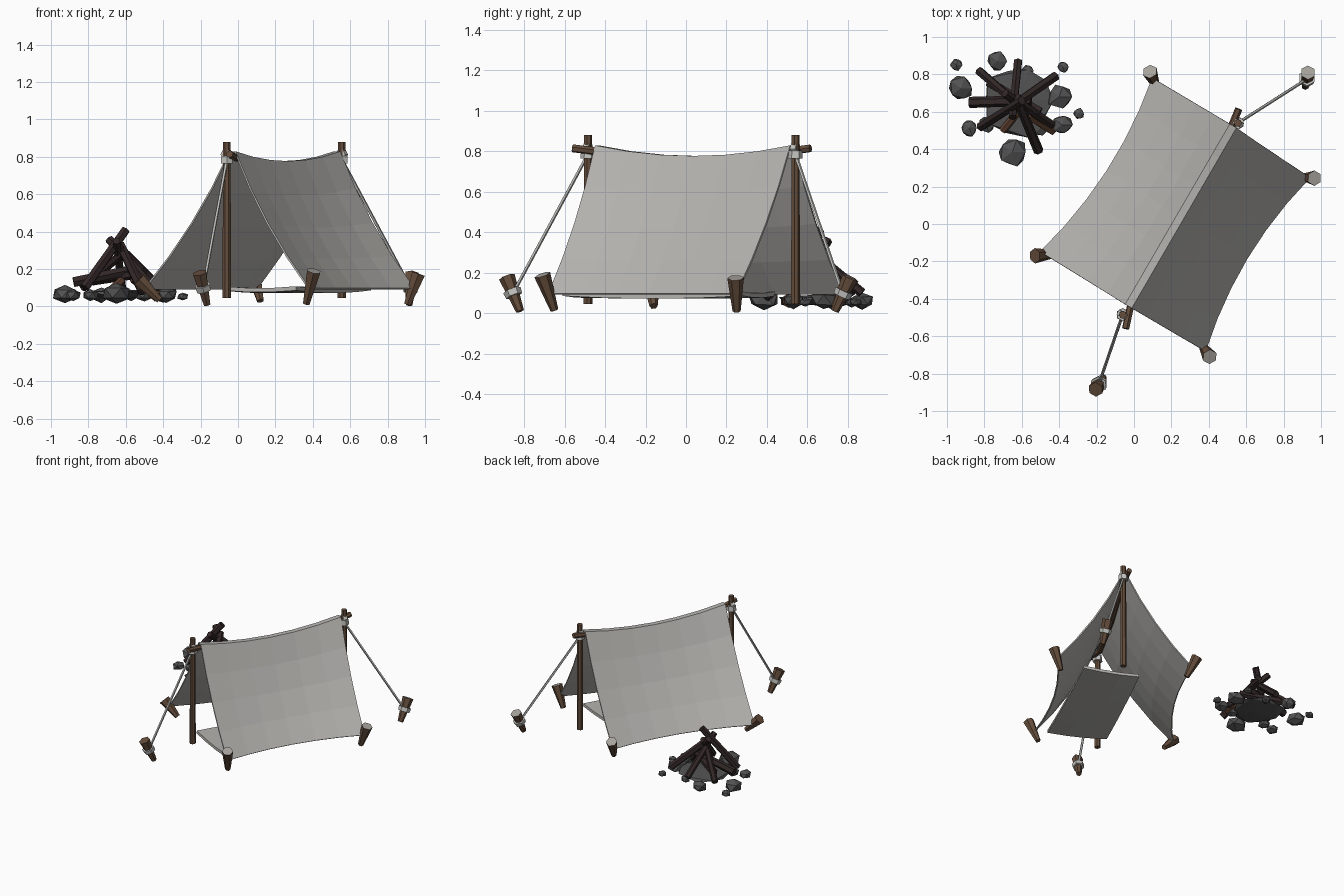
import bpy, bmesh, math, random
from mathutils import Vector as V

if "Cube" in bpy.data.objects:
    bpy.data.objects.remove(bpy.data.objects["Cube"])

random.seed(4)


def mat(name, col):
    m = bpy.data.materials.new(name)
    m.diffuse_color = (*col, 1)
    m.use_nodes = True
    m.node_tree.nodes["Principled BSDF"].inputs["Base Color"].default_value = m.diffuse_color
    return m


CANVAS = mat("canvas grey", (0.46, 0.45, 0.43))
ROPE = mat("rope pale grey", (0.55, 0.55, 0.53))
WOOD = mat("brown wood", (0.13, 0.075, 0.045))
CUT = mat("cut wood", (0.38, 0.36, 0.33))
CHAR = mat("charred wood", (0.032, 0.02, 0.02))
SCORCH = mat("scorched wood", (0.13, 0.06, 0.035))
STONE = mat("dark stone", (0.085, 0.085, 0.085))


def finish(name, bm, *mats):
    bmesh.ops.recalc_face_normals(bm, faces=bm.faces)
    me = bpy.data.meshes.new(name)
    bm.to_mesh(me)
    bm.free()
    for m in mats:
        me.materials.append(m)
    ob = bpy.data.objects.new(name, me)
    bpy.context.collection.objects.link(ob)
    return ob


def stick(name, a, b, ra, rb, mats, sides=6, top_cut=False):
    """Tapered prism from a to b; the end at b may use the second material."""
    a, b = V(a), V(b)
    bm = bmesh.new()
    bmesh.ops.create_cone(bm, cap_ends=True, segments=sides, radius1=ra,
                          radius2=rb, depth=(b - a).length)
    if top_cut:
        for f in bm.faces:
            f.material_index = int(f.calc_center_median().z > 0.49 * (b - a).length)
    rot = V((0, 0, 1)).rotation_difference(b - a).to_matrix()
    for v in bm.verts:
        v.co = rot @ v.co + (a + b) / 2
    return finish(name, bm, *mats)


def sheet(name, func, nu, nv, thickness):
    """Grid surface from func(u, v) given some thickness."""
    bm = bmesh.new()
    g = [[bm.verts.new(func(i / nu, j / nv)) for j in range(nv + 1)]
         for i in range(nu + 1)]
    for i in range(nu):
        for j in range(nv):
            bm.faces.new((g[i][j], g[i + 1][j], g[i + 1][j + 1], g[i][j + 1]))
    ob = finish(name, bm, CANVAS)
    s = ob.modifiers.new("thickness", 'SOLIDIFY')
    s.thickness = thickness
    s.offset = 0
    return ob


def bulge(t):
    return 4 * t * (1 - t)


# Tent canvas: sagging ridge, flat ridge strip, bowed lower hems
ACROSS = V((0.86, -0.5, 0))
HEM_L = (V((-0.50, -0.15, 0.095)), V((0.10, 0.78, 0.095)))
HEM_R = (V((0.38, -0.68, 0.095)), V((0.94, 0.25, 0.095)))


def canvas(t, s):
    ridge = V((-0.03, -0.44, 0.825)).lerp(V((0.53, 0.525, 0.825)), t)
    ridge.z -= 0.052 * bulge(t)
    k = round(s * 9)                     # 0..9, with 4-5 as the ridge strip
    side = -1 if k <= 4 else 1
    u = (4 - k if side < 0 else k - 5) / 4
    a, b = HEM_L if side < 0 else HEM_R
    hem = a.lerp(b, t) - ACROSS * side * 0.065 * bulge(t)
    p = (ridge + ACROSS * side * 0.018).lerp(hem, u)
    p -= ACROSS * side * 0.03 * bulge(u)
    p.z -= 0.015 * bulge(u)
    return p


sheet("tent_canvas", canvas, 6, 9, 0.01)


# Ground mat with gently curled edges
def mat_point(u, v):
    a = V((-0.08, -0.405, 0)).lerp(V((0.31, -0.61, 0)), u)
    b = V((0.32, 0.44, 0)).lerp(V((0.71, 0.28, 0)), u)
    p = a.lerp(b, v)
    p.z = 0.087 + 0.01 * (2 * u - 1) ** 2 * (2 * v - 1) ** 2 - 0.004 * bulge(v)
    return p


sheet("ground_mat", mat_point, 3, 5, 0.022)

# Upright poles and ridge pole (bent a little, under the canvas)
POLES = {"front": V((-0.06, -0.485, 0)), "back": V((0.555, 0.54, 0))}
for n, p in POLES.items():
    stick(n + "_pole", p + V((0, 0, 0.045)), p + V((0, 0, 0.88)), 0.023, 0.021, (WOOD,), 7)
ends = [V((-0.045, -0.56, 0.815)), V((-0.01, -0.40, 0.795)), V((0.25, 0.04, 0.745)),
        V((0.50, 0.47, 0.795)), V((0.56, 0.615, 0.815))]
for i in range(4):
    stick(f"ridge_pole_{i + 1}", ends[i], ends[i + 1], 0.02, 0.02, (WOOD,))

# Stakes: bottom point, top point, pale cut top or not
STAKES = {
    "back_left_stake": ((0.12, 0.735, 0.03), (0.085, 0.815, 0.175), True),
    "front_left_stake": ((-0.42, -0.16, 0.035), (-0.53, -0.17, 0.145), False),
    "back_right_stake": ((0.905, 0.25, 0.01), (0.965, 0.245, 0.175), True),
    "front_right_stake": ((0.365, -0.65, 0.015), (0.405, -0.71, 0.19), True),
    "back_rope_stake": ((0.915, 0.735, 0.01), (0.93, 0.81, 0.175), True),
    "front_rope_stake": ((-0.165, -0.82, 0.01), (-0.205, -0.885, 0.18), False),
}
for n, (a, b, cut) in STAKES.items():
    stick(n, a, b, 0.02, 0.041, (WOOD, CUT), 6, cut)

# Guy ropes with lashings on poles and stakes
for n, p in POLES.items():
    lo, hi, _ = STAKES[n + "_rope_stake"]
    lo, hi = V(lo), V(hi)
    mid, d = lo.lerp(hi, 0.53), (hi - lo).normalized() * 0.016
    top = p + V((0, 0, 0.785))
    stick(n + "_guy_rope", top, mid, 0.009, 0.009, (ROPE,), 5)
    stick(n + "_stake_lashing", mid - d, mid + d, 0.042, 0.046, (ROPE,), 6)
    stick(n + "_pole_lashing", top - V((0, 0, 0.02)), top + V((0, 0, 0.02)),
          0.036, 0.034, (ROPE,), 6)
    out = V((0.49, 0.87, 0)) * (1 if n == "back" else -1)
    c = V((p.x, p.y, 0.812)) - out * 0.015
    stick(n + "_ridge_lashing", c, c + out * 0.03, 0.03, 0.03, (ROPE,), 6)


# Campfire stones and ash bed
def stone(name, x, y, z, r, flat):
    bm = bmesh.new()
    bmesh.ops.create_icosphere(bm, subdivisions=1, radius=1)
    for v in bm.verts:
        k = random.uniform(0.85, 1.12)
        v.co = V((x, y, z)) + V((v.co.x * r * k, v.co.y * r * k, v.co.z * r * flat * k))
    bmesh.ops.convex_hull(bm, input=bm.verts)
    finish(name, bm, STONE)


stone("ash_bed", -0.62, 0.66, 0.065, 0.215, 0.14)
ring = [(-0.95, 0.85, 0.035), (-0.73, 0.87, 0.058), (-0.57, 0.82, 0.035),
        (-0.38, 0.84, 0.033), (-0.925, 0.725, 0.072), (-0.40, 0.68, 0.07),
        (-0.295, 0.59, 0.032), (-0.88, 0.515, 0.05), (-0.385, 0.53, 0.058),
        (-0.65, 0.385, 0.085), (-0.79, 0.53, 0.045), (-0.5, 0.51, 0.045)]
for i, (x, y, r) in enumerate(ring):
    stone(f"fire_stone_{i + 1}", x, y, 0.045 + 0.3 * r, r, 0.72)

# Burnt logs leaning together (base, tip, radius)
LOGS = [
    ((-0.82, 0.52, 0.10), (-0.60, 0.66, 0.41), 0.027),
    ((-0.42, 0.79, 0.10), (-0.65, 0.63, 0.33), 0.027),
    ((-0.88, 0.65, 0.13), (-0.55, 0.66, 0.20), 0.030),
    ((-0.62, 0.87, 0.10), (-0.65, 0.57, 0.35), 0.024),
    ((-0.51, 0.39, 0.08), (-0.63, 0.68, 0.33), 0.027),
    ((-0.83, 0.82, 0.10), (-0.60, 0.62, 0.30), 0.024),
    ((-0.44, 0.53, 0.08), (-0.69, 0.70, 0.36), 0.026),
    ((-0.78, 0.76, 0.14), (-0.50, 0.60, 0.18), 0.028),
]
for i, (a, b, r) in enumerate(LOGS):
    stick(f"burnt_log_{i + 1}", a, b, r, r * 0.92, (CHAR,), 6)
stick("scorched_log_1", (-0.43, 0.50, 0.05), (-0.56, 0.58, 0.15), 0.028, 0.026, (SCORCH,), 6)
stick("scorched_log_2", (-0.70, 0.50, 0.07), (-0.62, 0.60, 0.14), 0.022, 0.02, (SCORCH,), 6)
